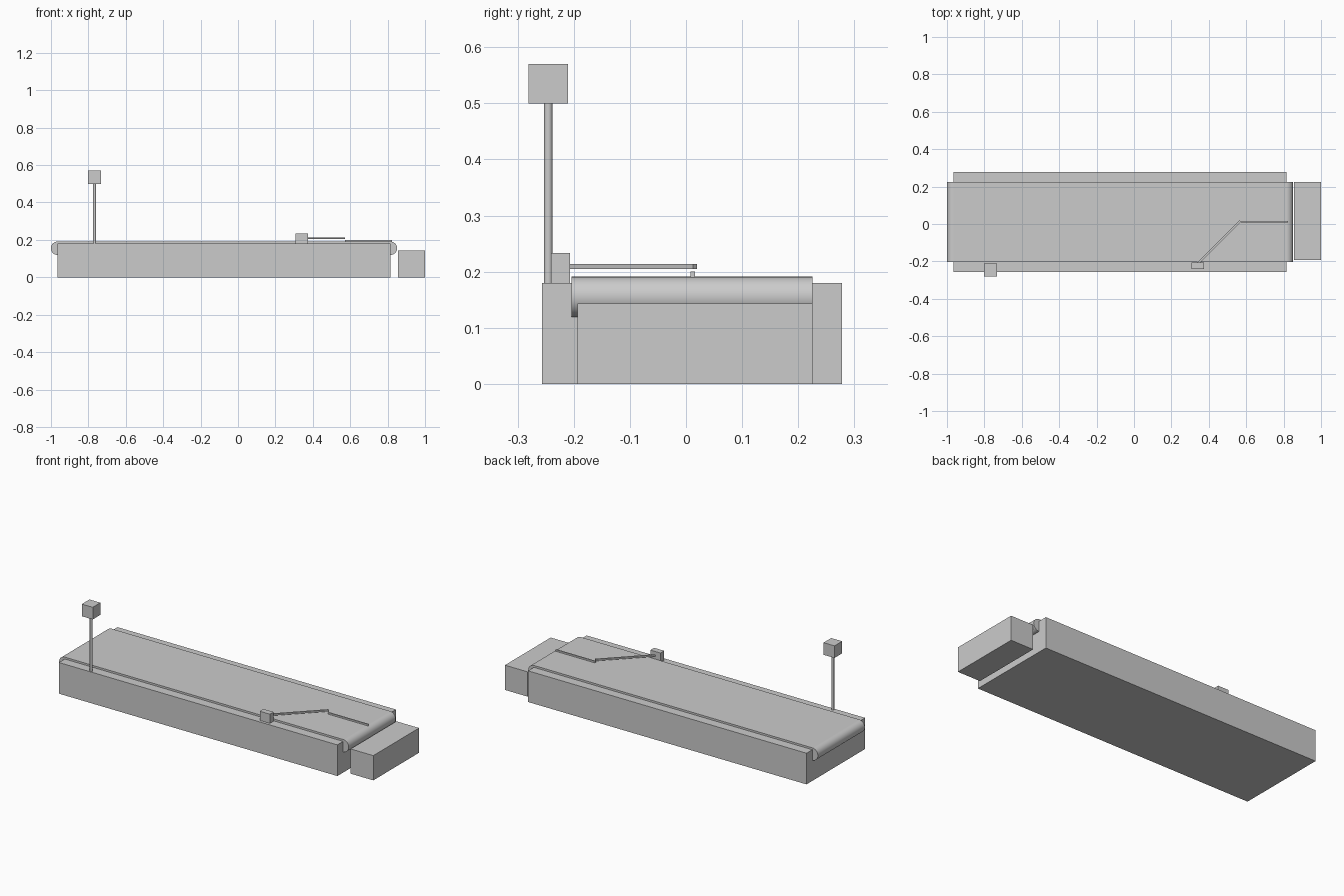
import bpy
import math

if "Cube" in bpy.data.objects:
    bpy.data.objects.remove(bpy.data.objects["Cube"])


def box(name, x, y, z):
    """Box from (min, max) pairs."""
    bpy.ops.mesh.primitive_cube_add(size=1, location=[sum(p) / 2 for p in (x, y, z)])
    o = bpy.context.object
    o.name = name
    o.scale = [p[1] - p[0] for p in (x, y, z)]
    bpy.ops.object.transform_apply(location=False, rotation=False, scale=True)
    return o


def cylinder(name, r, depth, loc, rot=(0, 0, 0), sides=48):
    bpy.ops.mesh.primitive_cylinder_add(vertices=sides, radius=r, depth=depth,
                                        location=loc, rotation=rot)
    o = bpy.context.object
    o.name = name
    bpy.ops.object.shade_smooth_by_angle(angle=math.radians(30))
    return o


X0, X1 = -0.965, 0.815          # counter ends, also the roller axes
BELT_Y = (-0.204, 0.225)
ROLLER_R = 0.0357
BELT_TOP = 0.191

# Counter body
box("counter_base", (X0, X1), (-0.257, 0.278), (0, 0.18))

# Belt with a roller at each end
box("belt", (X0, X1), BELT_Y, (0.175, BELT_TOP))
for side, x in (("left", X0), ("right", X1)):
    cylinder(side + "_roller", ROLLER_R, BELT_Y[1] - BELT_Y[0],
             (x, sum(BELT_Y) / 2, BELT_TOP - ROLLER_R), (math.pi / 2, 0, 0))

# Block beyond the belt end
box("end_bin", (0.855, 1.0), (-0.193, 0.225), (0, 0.143))

# Lane light on its post
cylinder("light_post", 0.0075, 0.33, (-0.767, -0.2455, 0.34), sides=24)
box("light_box", (-0.802, -0.732), (-0.2805, -0.2105), (0.50, 0.57))

# Diverter arm swung 45 degrees from its pivot block
box("diverter_pivot", (0.308, 0.373), (-0.241, -0.207), (0.18, 0.233))
start, end = (0.342, -0.210), (0.568, 0.016)
length = math.dist(start, end)
arm = box("diverter_arm", (-length / 2, length / 2), (-0.005, 0.005), (0.205, 0.214))
arm.location.x = (start[0] + end[0]) / 2
arm.location.y = (start[1] + end[1]) / 2
arm.rotation_euler.z = math.pi / 4

# Lane divider lying on the belt
box("lane_divider", (0.571, 0.824), (0.008, 0.016), (0.19, 0.20))
